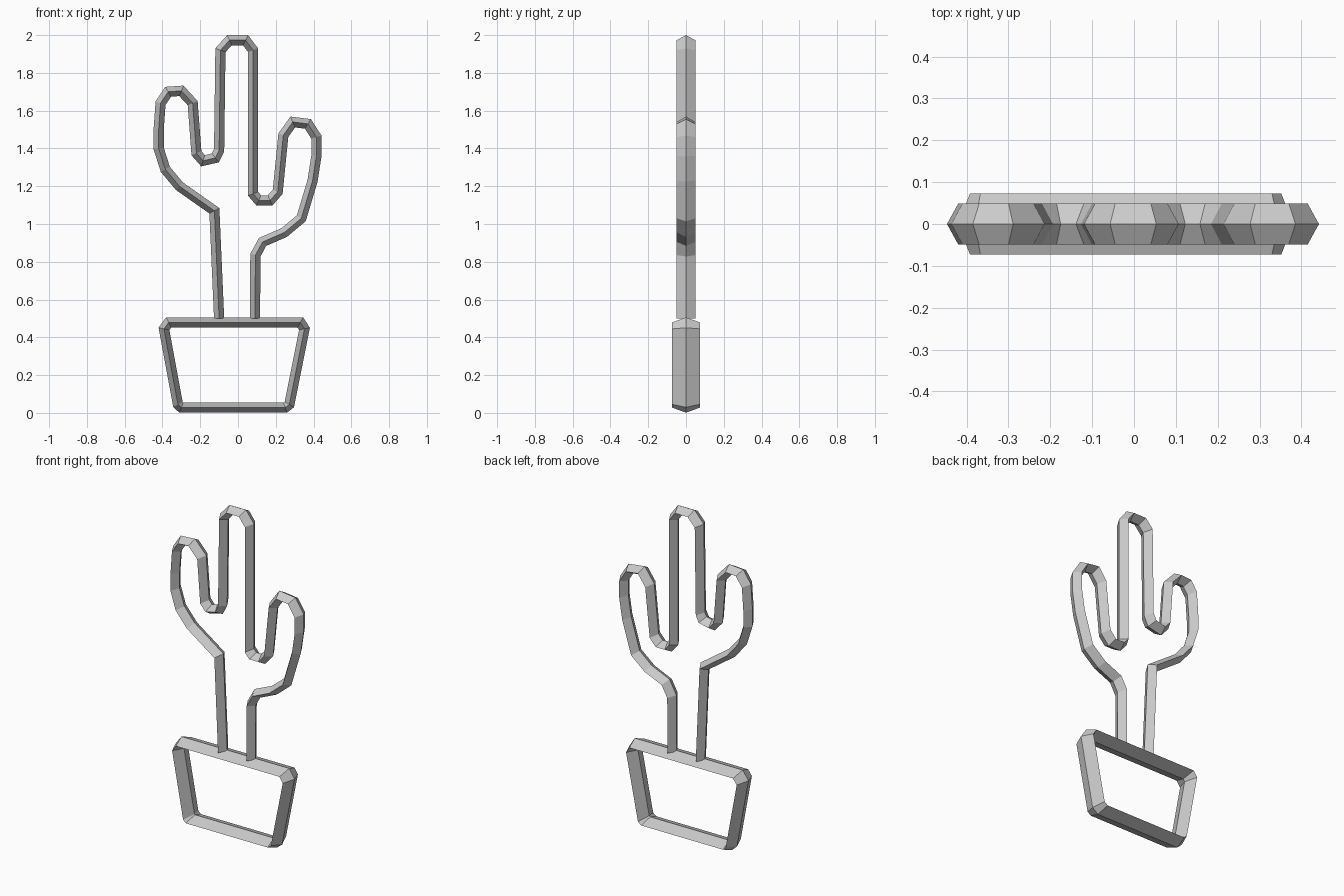
import bpy
import bmesh
from mathutils import Vector

default_cube = bpy.data.objects.get("Cube")
if default_cube:
    bpy.data.objects.remove(default_cube, do_unlink=True)

# One plain grey for the whole model
grey = bpy.data.materials.new("light grey")
grey.use_nodes = True
colour = (0.6, 0.6, 0.6, 1)
grey.diffuse_color = colour
grey.node_tree.nodes["Principled BSDF"].inputs["Base Color"].default_value = colour


def mitre(before, here, after):
    """Sideways offset at a path corner that keeps the band width constant."""
    directions = []
    if before is not None:
        directions.append((here - before).normalized())
    if after is not None:
        directions.append((after - here).normalized())
    tangent = sum(directions, Vector((0, 0))).normalized()
    normal = Vector((-tangent.y, tangent.x))
    return normal / max(tangent.dot(directions[0]), 0.5)


def diamond_band(name, path, half_width, half_depth, closed=False):
    """Sweep a diamond cross-section along a path in the x-z plane."""
    points = [Vector(p) for p in path]
    count = len(points)
    bm = bmesh.new()
    rings = []
    for i, here in enumerate(points):
        before = points[i - 1] if closed or i > 0 else None
        after = points[(i + 1) % count] if closed or i < count - 1 else None
        side = mitre(before, here, after) * half_width
        left, right = here + side, here - side
        rings.append([
            bm.verts.new((left.x, 0, left.y)),
            bm.verts.new((here.x, -half_depth, here.y)),
            bm.verts.new((right.x, 0, right.y)),
            bm.verts.new((here.x, half_depth, here.y)),
        ])
    for i in range(count if closed else count - 1):
        a, b = rings[i], rings[(i + 1) % count]
        for k in range(4):
            n = (k + 1) % 4
            bm.faces.new((a[k], a[n], b[n], b[k]))
    if not closed:
        bm.faces.new(rings[0])
        bm.faces.new(rings[-1])
    bmesh.ops.recalc_face_normals(bm, faces=bm.faces)
    mesh = bpy.data.meshes.new(name)
    bm.to_mesh(mesh)
    bm.free()
    mesh.materials.append(grey)
    band = bpy.data.objects.new(name, mesh)
    bpy.context.collection.objects.link(band)
    return band


# Cactus outline: each stretch runs on from the previous one
right_stem = [(-.1, .5), (-.125, 1.07)]
right_arm = [(-.31, 1.2), (-.385, 1.29), (-.42, 1.4), (-.42, 1.5), (-.41, 1.64),
             (-.37, 1.7), (-.3, 1.705), (-.24, 1.64)]
right_notch = [(-.22, 1.375), (-.185, 1.335), (-.12, 1.35), (-.1, 1.39)]
crown = [(-.093, 1.92), (-.045, 1.973), (.04, 1.973), (.08, 1.92)]
left_notch = [(.08, 1.16), (.11, 1.125), (.17, 1.125), (.21, 1.17)]
left_arm = [(.24, 1.47), (.29, 1.54), (.37, 1.53), (.415, 1.46), (.415, 1.36),
            (.395, 1.23), (.335, 1.03), (.245, .955)]
left_stem = [(.13, .905), (.092, .835), (.09, .5)]
diamond_band("cactus_outline",
             right_stem + right_arm + right_notch + crown
             + left_notch + left_arm + left_stem,
             half_width=.027, half_depth=.049)

# Pot outline: a tapered frame with clipped corners
pot = [(-.392, .445), (-.367, .479), (.33, .479), (.352, .445),
       (.272, .045), (.25, .028), (-.3, .028), (-.318, .045)]
diamond_band("pot_outline", pot, half_width=.027, half_depth=.073, closed=True)
